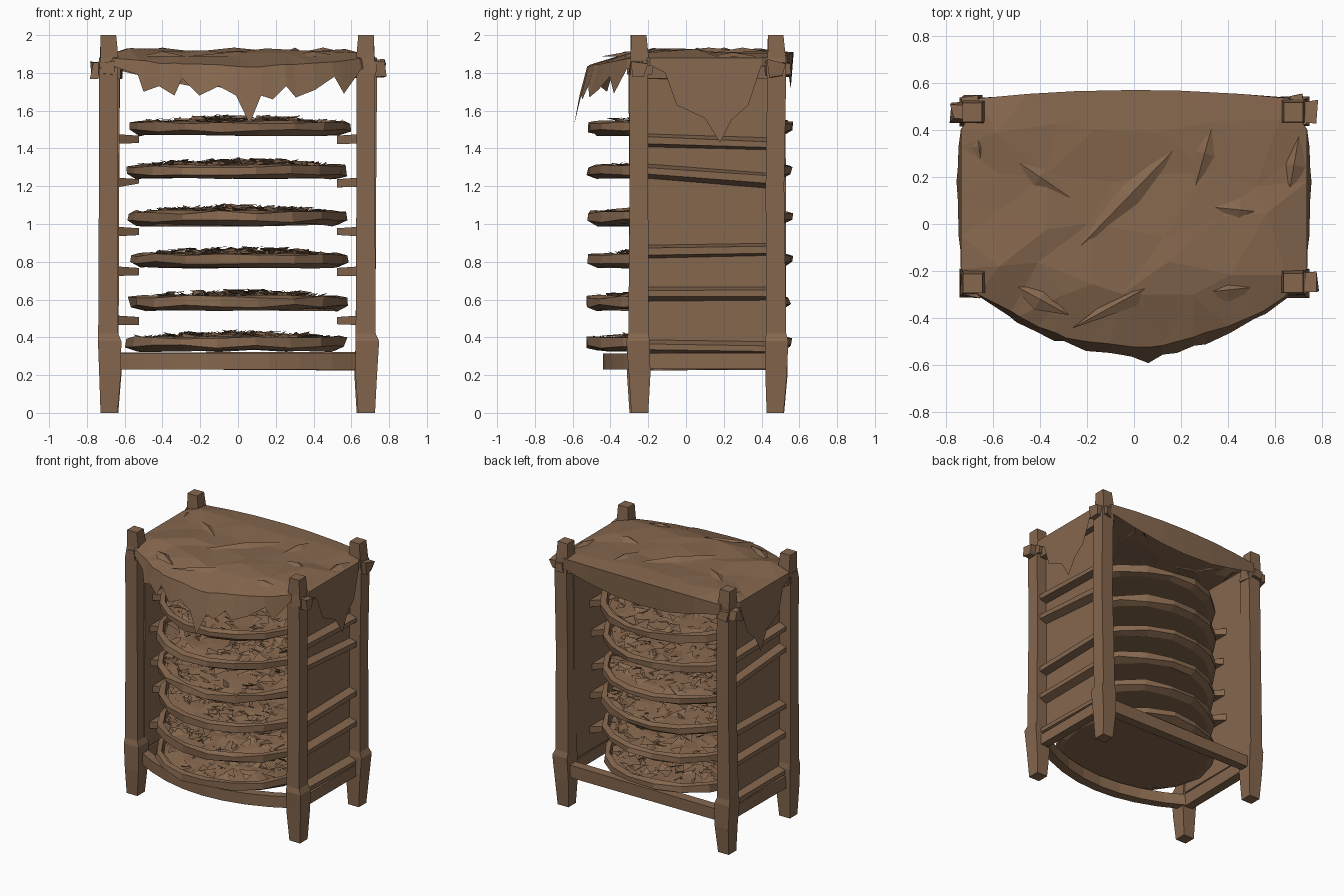
import bpy, bmesh, math, random
from mathutils import Vector
from mathutils.geometry import delaunay_2d_cdt

random.seed(7)
cube = bpy.data.objects.get("Cube")
if cube:
    bpy.data.objects.remove(cube, do_unlink=True)

wood = bpy.data.materials.new("weathered brown")
wood.use_nodes = True
BROWN = (0.235, 0.135, 0.076, 1)
wood.diffuse_color = BROWN
wood.node_tree.nodes["Principled BSDF"].inputs["Base Color"].default_value = BROWN


def jit(a):
    return random.uniform(-a, a)


def finish(name, bm, normals=True):
    if normals:
        bmesh.ops.recalc_face_normals(bm, faces=bm.faces)
    me = bpy.data.meshes.new(name)
    bm.to_mesh(me)
    bm.free()
    me.materials.append(wood)
    ob = bpy.data.objects.new(name, me)
    bpy.context.collection.objects.link(ob)


def skin(bm, rings, cap=True):
    """Join closed rings of points with quads, and cap both ends."""
    vs = [[bm.verts.new(p) for p in r] for r in rings]
    n = len(vs[0])
    for a, b in zip(vs, vs[1:]):
        for i in range(n):
            j = (i + 1) % n
            bm.faces.new((a[i], a[j], b[j], b[i]))
    if cap:
        bm.faces.new(vs[0][::-1])
        bm.faces.new(vs[-1])
    return vs


def loft(name, rings):
    bm = bmesh.new()
    skin(bm, rings)
    finish(name, bm)


def block(name, x0, x1, y0, y1, z0, z1, rough=0.006):
    """Rough-hewn box."""
    loft(name, [[(x + jit(rough), y + jit(rough), z + jit(rough))
                 for x, y in ((x0, y0), (x1, y0), (x1, y1), (x0, y1))] for z in (z0, z1)])


# Four carved posts with thick feet
POST = [(0, 0.045), (0.2, 0.057), (0.38, 0.062), (0.42, 0.053), (1.2, 0.049),
        (1.8, 0.05), (1.88, 0.048), (2.0, 0.041)]
LEDGES = [(0.37, 0.36), (0.65, 0.65), (0.87, 0.88), (1.3, 1.25), (1.46, 1.44)]
for sx, side in ((-1, "right"), (1, "left")):
    def span(a, b):
        return sorted((sx * a, sx * b))

    for y, end in ((-0.25, "front"), (0.475, "back")):
        rings = []
        for z, h in POST:
            cx, cy = sx * 0.68 + jit(0.008), y + jit(0.006)
            rings.append([(cx + a * h, cy + b * h, z)
                          for a, b in ((-1, -1), (1, -1), (1, 1), (-1, 1))])
        loft(f"{end}_{side}_post", rings)
        # Pegs pinning the top of the frame
        reach = 0.73 if (side, end) == ("right", "front") else 0.775
        block(f"{end}_{side}_peg", *span(0.62, reach), y - 0.035, y + 0.04, 1.78, 1.86, 0.014)
        block(f"{end}_{side}_cross_peg", *span(0.655, 0.725), y - 0.055, y + 0.07, 1.79, 1.86, 0.012)

    # Side wall with sloping ledges outside and tray brackets inside
    block(f"{side}_wall", *span(0.63, 0.645), -0.22, 0.45, 0.335, 1.87, 0.003)
    block(f"{side}_base_rail", *span(0.63, 0.7), -0.22, 0.44, 0.23, 0.32)
    block(f"{side}_top_rail", *span(0.64, 0.70), -0.22, 0.44, 1.77, 1.84)
    for ends in LEDGES:
        loft(f"{side}_ledge", [[(sx * 0.635, y, z + 0.02), (sx * 0.7, y, z + jit(0.006)),
                                (sx * 0.7, y, z - 0.035), (sx * 0.64, y, z - 0.055 + jit(0.01))]
                               for y, z in zip((-0.21, 0.44), ends)])
    for z in (0.49, 0.75, 0.96, 1.22, 1.45):
        mid = 0.05 + jit(0.02)
        loft(f"{side}_tray_bracket",
             [[(sx * 0.635, mid - 0.2, z + d), (sx * 0.525, mid - 0.13, z + d * 0.7 - tilt),
               (sx * 0.535, mid + 0.1, z + d * 0.7 - tilt), (sx * 0.635, mid + 0.2, z + d)]
              for d, tilt in ((-0.025, jit(0.012)), (0.025, 0))])

block("back_base_rail", -0.66, 0.66, 0.44, 0.51, 0.23, 0.32)

# Bowed front rail
rings = []
for i in range(9):
    x = -0.66 + 1.32 * i / 8
    y = -0.24 - 0.2 * (1 - (x / 0.66) ** 2)
    rings.append([(x, y, 0.23), (x, y + 0.07, 0.23), (x, y + 0.07, 0.315), (x, y, 0.315)])
loft("front_base_rail", rings)


# Round trays heaped with dry leaves
def disc(cx, cy, r, z, n, rough):
    return [(cx + (r + jit(rough)) * math.cos(i * math.tau / n),
             cy + (r + jit(rough)) * 0.94 * math.sin(i * math.tau / n),
             z + jit(rough)) for i in range(n)]


for k, z in enumerate((0.33, 0.545, 0.77, 0.995, 1.24, 1.47)):
    cx, cy, n = jit(0.012), 0.02 + jit(0.01), 18
    loft(f"tray_{k + 1}", [disc(cx, cy, 0.53, z, n, 0.008), disc(cx, cy, 0.58, z + 0.022, n, 0.01),
                           disc(cx, cy, 0.58, z + 0.066, n, 0.01), disc(cx, cy, 0.54, z + 0.074, n, 0.006),
                           disc(cx, cy, 0.53, z + 0.03, n, 0.002)])

    bm = bmesh.new()
    rings = [disc(cx, cy, r, z + h, n, 0.016)
             for r, h in ((0.52, 0.045), (0.43, 0.06), (0.32, 0.072), (0.2, 0.078), (0.08, 0.08))]
    bm.faces.new(skin(bm, rings, cap=False)[-1])
    for _ in range(260):
        r, a = 0.5 * math.sqrt(random.random()), random.uniform(0, math.tau)
        mid = Vector((cx + r * math.cos(a), cy + 0.94 * r * math.sin(a), z + 0.083 - 0.12 * r * r))
        turn, size = random.uniform(0, math.tau), random.uniform(0.035, 0.07)
        tri = [mid + Vector((size * math.cos(turn + t), size * math.sin(turn + t), jit(0.032)))
               for t in (0, 1.7, 3.6)]
        bm.faces.new([bm.verts.new(p) for p in tri])
    finish(f"leaves_{k + 1}", bm, normals=False)

# Hide cover: hem points are (position along the edge, hem height)
FRONT = [(-0.66, 1.84), (-0.52, 1.79), (-0.49, 1.7), (-0.41, 1.73), (-0.33, 1.68), (-0.29, 1.77),
         (-0.2, 1.68), (-0.1, 1.73), (-0.01, 1.68), (0.06, 1.53), (0.12, 1.68), (0.18, 1.66),
         (0.25, 1.73), (0.3, 1.67), (0.4, 1.71), (0.5, 1.78), (0.55, 1.69), (0.64, 1.82)]
SIDE = [(-0.19, 1.84), (-0.11, 1.8), (-0.05, 1.63), (0.1, 1.56), (0.18, 1.43), (0.24, 1.55),
        (0.33, 1.63), (0.4, 1.84)]
BACK = [(0.66, 1.82), (0.45, 1.77), (0.2, 1.73), (0, 1.72), (-0.25, 1.73), (-0.45, 1.77), (-0.66, 1.82)]


def bow(x):
    return max(0, 1 - (x / 0.7) ** 2)


edge, hem = [], []
for x, z in FRONT:
    y = -0.27 - 0.25 * bow(x)
    edge.append((x, y + jit(0.012), 1.885 - 0.05 * bow(x) + jit(0.008)))
    hem.append((x * 1.02, y - 0.06 * bow(x) * (1.9 - z) / 0.3, z))
for x, side in ((0.735, SIDE), (-0.735, SIDE[::-1])):
    if x < 0:
        for bx, z in BACK:
            edge.append((bx, 0.53 + 0.04 * bow(bx), 1.89 + 0.02 * bow(bx)))
            hem.append((bx, 0.535 + 0.02 * bow(bx), z))
    for y, z in side:
        edge.append((x, y, 1.88))
        hem.append((x * (1 + 0.06 * (1.88 - z)), y, z))
bm = bmesh.new()
rim = skin(bm, [hem, edge], cap=False)[1]

# Crumpled top stretched between the edge and scattered high points
peaks = [(x + jit(0.07), y + jit(0.06), 1.915 + jit(0.016))
         for x in (-0.58, -0.35, -0.12, 0.12, 0.35, 0.58) for y in (-0.2, 0, 0.2, 0.42)]
peaks += [(x, -0.32 + jit(0.03), 1.905) for x in (-0.3, -0.05, 0.25)]
flat = [Vector(p[:2]) for p in edge + peaks]
n = len(edge)
verts = rim + [bm.verts.new(p) for p in peaks]
_, _, tris, source, _, _ = delaunay_2d_cdt(flat, [(i, (i + 1) % n) for i in range(n)], [], 1, 1e-5)
for tri in tris:
    bm.faces.new([verts[source[i][0]] for i in tri])
finish("hide_cover", bm)

# Creased folds lying on the cover
bm = bmesh.new()
for x, y, a, size in ((-0.02, 0.12, 0.8, 0.36), (0.3, 0.3, 1.3, 0.16), (-0.4, 0.2, -0.6, 0.17),
                      (0.0, -0.3, 0.5, 0.3), (0.4, -0.28, 0.1, 0.14), (-0.4, -0.32, -0.5, 0.14),
                      (0.45, 0.06, -0.1, 0.12), (0.68, 0.25, 1.4, 0.15), (-0.66, 0.33, 1.7, 0.12)):
    d = Vector((math.cos(a), math.sin(a), 0)) * size
    w = Vector((-d.y, d.x, 0)).normalized() * 0.05
    c = Vector((x, y, 1.908 - 0.025 * (abs(x) > 0.6) - 0.02 * (y < -0.25)))
    p = [bm.verts.new(q) for q in (c - d, c + w, c + d, c - w, c + Vector((0, 0, 0.026)))]
    for i in range(4):
        bm.faces.new((p[i], p[(i + 1) % 4], p[4]))
finish("cover_folds", bm)
